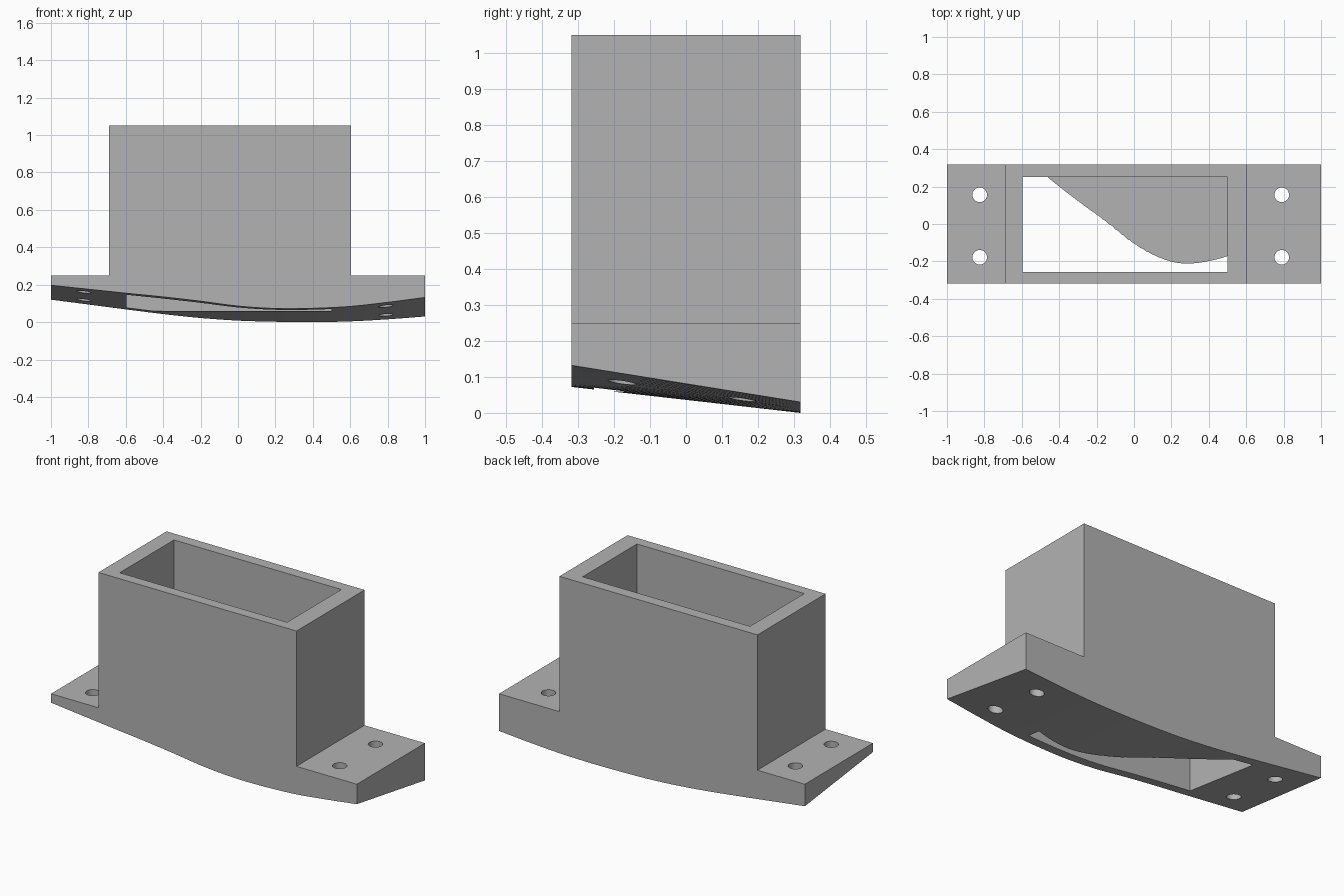
import bpy
import bmesh
from mathutils import Matrix

if "Cube" in bpy.data.objects:
    bpy.data.objects.remove(bpy.data.objects["Cube"])

HALF_DEPTH = 0.318
FLANGE_TOP = 0.25
BOX_TOP = 1.05
BOX_LEFT, BOX_RIGHT = -0.69, 0.605
STEPS = 6

# Heights of the underside along the front and back edges, evenly spaced in x
FRONT_EDGE = [0.197, 0.176, 0.155, 0.135, 0.112, 0.086, 0.073, 0.074, 0.084, 0.106, 0.132]
BACK_EDGE = [0.12, 0.094, 0.068, 0.043, 0.022, 0.008, 0.002, 0, 0.004, 0.015, 0.03]

grey = bpy.data.materials.new("plain grey")
grey.use_nodes = True
colour = (0.45, 0.45, 0.45, 1)
grey.diffuse_color = colour
grey.node_tree.nodes["Principled BSDF"].inputs["Base Color"].default_value = colour


def smooth_curve(heights):
    """Catmull-Rom curve through evenly spaced heights."""
    p = [2 * heights[0] - heights[1], *heights, 2 * heights[-1] - heights[-2]]
    out = []
    for i in range(1, len(p) - 2):
        a, b, c, d = p[i - 1:i + 3]
        for s in range(STEPS):
            t = s / STEPS
            out.append(b + t * (c - a) / 2 + t * t * (a - 2.5 * b + 2 * c - d / 2)
                       + t ** 3 * (1.5 * (b - c) + (d - a) / 2))
    return out + [heights[-1]]


def make_object(name, bm):
    bmesh.ops.recalc_face_normals(bm, faces=bm.faces)
    mesh = bpy.data.meshes.new(name)
    bm.to_mesh(mesh)
    bm.free()
    mesh.materials.append(grey)
    obj = bpy.data.objects.new(name, mesh)
    bpy.context.collection.objects.link(obj)
    return obj


def cut(body, cutter):
    mod = body.modifiers.new(cutter.name, "BOOLEAN")
    mod.operation = "DIFFERENCE"
    mod.solver = "EXACT"
    mod.object = cutter
    bpy.context.view_layer.objects.active = body
    bpy.ops.object.modifier_apply(modifier=mod.name)
    bpy.data.objects.remove(cutter)


# Body: stepped outline above, ruled curved surface below
upper = [(1, FLANGE_TOP), (BOX_RIGHT, FLANGE_TOP), (BOX_RIGHT, BOX_TOP),
         (BOX_LEFT, BOX_TOP), (BOX_LEFT, FLANGE_TOP), (-1, FLANGE_TOP)]
bm = bmesh.new()
rings = []
for y, edge in ((-HALF_DEPTH, FRONT_EDGE), (HALF_DEPTH, BACK_EDGE)):
    curve = smooth_curve(edge)
    lower = [(-1 + 2 * i / (len(curve) - 1), z) for i, z in enumerate(curve)]
    rings.append([bm.verts.new((x, y, z)) for x, z in lower + upper])
    bm.faces.new(rings[-1])
front, back = rings
for i in range(len(front)):
    j = (i + 1) % len(front)
    bm.faces.new((front[i], front[j], back[j], back[i]))
body = make_object("mounting_duct", bm)

# Rectangular pocket, breaking through the underside where it rises
bm = bmesh.new()
bmesh.ops.create_cube(bm, size=1, matrix=Matrix.Translation((-0.0475, -0.002, 0.63))
                      @ Matrix.Diagonal((1.095, 0.507, 1.14, 1)))
cut(body, make_object("pocket_cutter", bm))

# Two bolt holes in each flange
for x in (-0.825, 0.79):
    for y in (-0.178, 0.156):
        bm = bmesh.new()
        bmesh.ops.create_cone(bm, cap_ends=True, segments=40, radius1=0.039, radius2=0.039,
                              depth=1, matrix=Matrix.Translation((x, y, 0.2)))
        cut(body, make_object("bolt_hole_cutter", bm))

# Smooth curved surfaces, sharp edges
bpy.ops.object.select_all(action="DESELECT")
body.select_set(True)
bpy.context.view_layer.objects.active = body
bpy.ops.object.shade_smooth_by_angle(angle=0.5)
